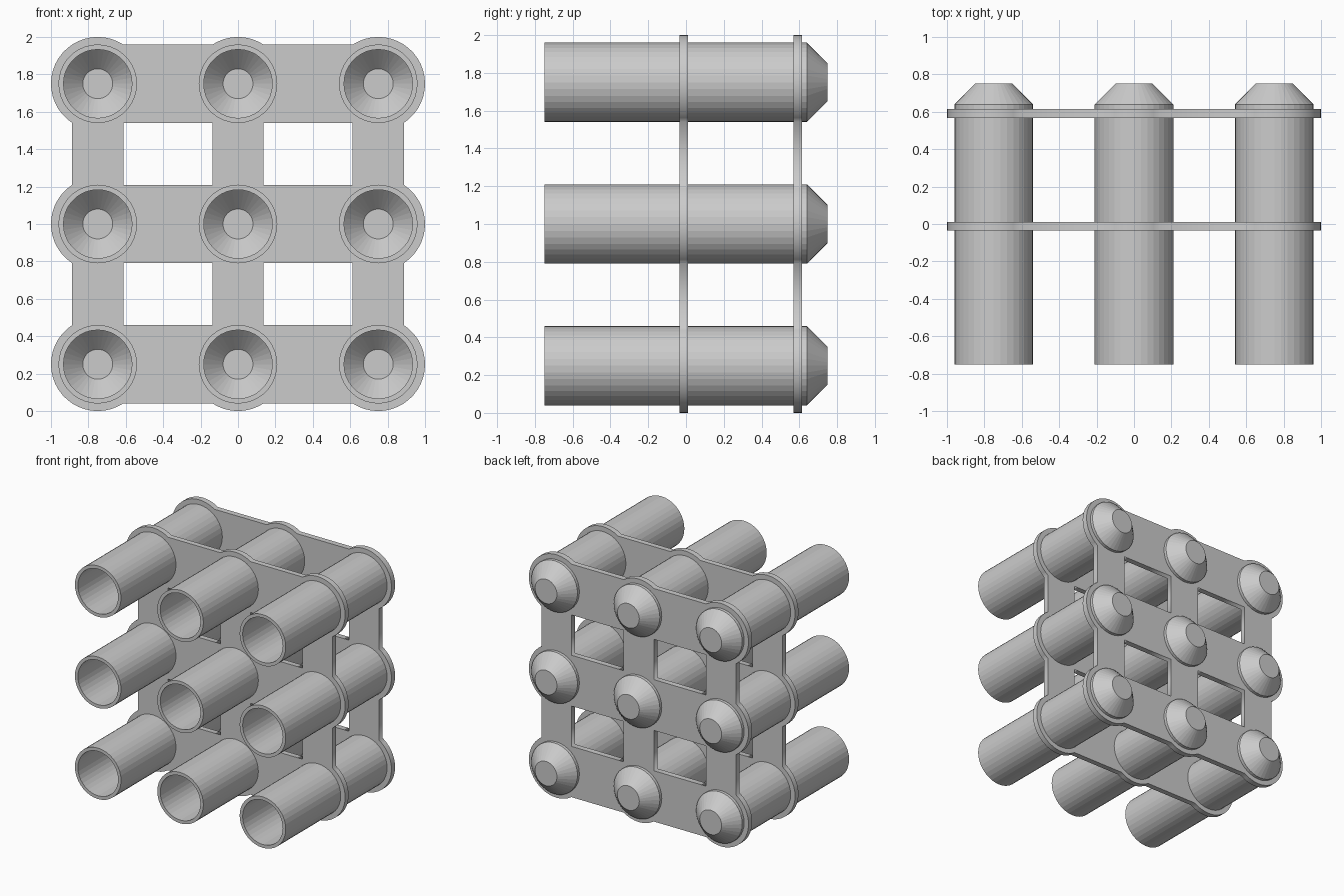
import bpy, bmesh
from math import cos, sin, pi, radians, degrees, atan2

if "Cube" in bpy.data.objects:
    bpy.data.objects.remove(bpy.data.objects["Cube"])

STEP = 0.75                      # tube spacing
DISC, TUBE = 0.25, 0.21
BX, BZ = 0.137, 0.209            # half widths of vertical / horizontal bars
SEG = 36
A = degrees(atan2(BZ, BX))


def arc(cx, cz, r, a0, a1, n):
    return [(cx + r * cos(radians(a0 + (a1 - a0) * i / n)),
             cz + r * sin(radians(a0 + (a1 - a0) * i / n))) for i in range(n + 1)]


def add_loop(curve, pts):
    s = curve.splines.new('POLY')
    s.points.add(len(pts) - 1)
    for p, (x, y) in zip(s.points, pts):
        p.co = (x, y, 0, 1)
    s.use_cyclic_u = True


# Grid plate: scalloped outline, four windows, nine tube holes
def plate(name, y0, y1):
    c = bpy.data.curves.new(name, 'CURVE')
    c.dimensions = '2D'
    c.fill_mode = 'BOTH'
    c.extrude = (y1 - y0) / 2
    arcs = [(-1, -1, 180 - A, 360 - A), (0, -1, 180 + A, 360 - A),
            (1, -1, 180 + A, 360 + A), (1, 0, -A, A),
            (1, 1, -A, 180 - A), (0, 1, A, 180 - A),
            (-1, 1, A, 180 + A), (-1, 0, 180 - A, 180 + A)]
    outline = []
    for i, k, a0, a1 in arcs:
        outline += arc(i * STEP, k * STEP, DISC, a0, a1, max(6, round((a1 - a0) / 8)))
    add_loop(c, outline)
    for sx in (-1, 1):
        for sz in (-1, 1):
            xa, xb = sx * BX, sx * (STEP - BX)
            za, zb = sz * BZ, sz * (STEP - BZ)
            add_loop(c, [(xa, za), (xb, za), (xb, zb), (xa, zb)])
    for i in (-1, 0, 1):
        for k in (-1, 0, 1):
            add_loop(c, arc(i * STEP, k * STEP, 0.2, 0, 360, SEG)[:-1])
    tmp = bpy.data.objects.new(name + "_outline", c)
    bpy.context.collection.objects.link(tmp)
    bpy.context.view_layer.update()
    dg = bpy.context.evaluated_depsgraph_get()
    me = bpy.data.meshes.new_from_object(tmp.evaluated_get(dg))
    bpy.data.objects.remove(tmp)
    ob = bpy.data.objects.new(name, me)
    ob.rotation_euler = (pi / 2, 0, 0)
    ob.location = (0, (y0 + y1) / 2, 1)
    bpy.context.collection.objects.link(ob)


plate("middle_plate", -0.035, 0.01)
plate("rear_plate", 0.568, 0.615)

# Tube: hollow lathed shell, open at the front, tapered closed rear
profile = [(0.08, 0.73), (0.183, 0.625), (0.183, -0.75),
           (TUBE, -0.75), (TUBE, 0.64), (0.1, 0.75)]
bm = bmesh.new()
rings = [[bm.verts.new((r * cos(2 * pi * j / SEG), y, r * sin(2 * pi * j / SEG)))
          for j in range(SEG)] for r, y in profile]
for a, b in zip(rings, rings[1:]):
    for j in range(SEG):
        n = (j + 1) % SEG
        bm.faces.new((a[j], a[n], b[n], b[j]))
bm.faces.new(rings[0])
bm.faces.new(rings[-1])
bmesh.ops.recalc_face_normals(bm, faces=bm.faces)
tube_mesh = bpy.data.meshes.new("tube")
bm.to_mesh(tube_mesh)
bm.free()

for row in range(3):
    for col in range(3):
        t = bpy.data.objects.new(f"tube_{row}_{col}", tube_mesh)
        t.location = ((col - 1) * STEP, 0, 0.25 + row * STEP)
        bpy.context.collection.objects.link(t)
